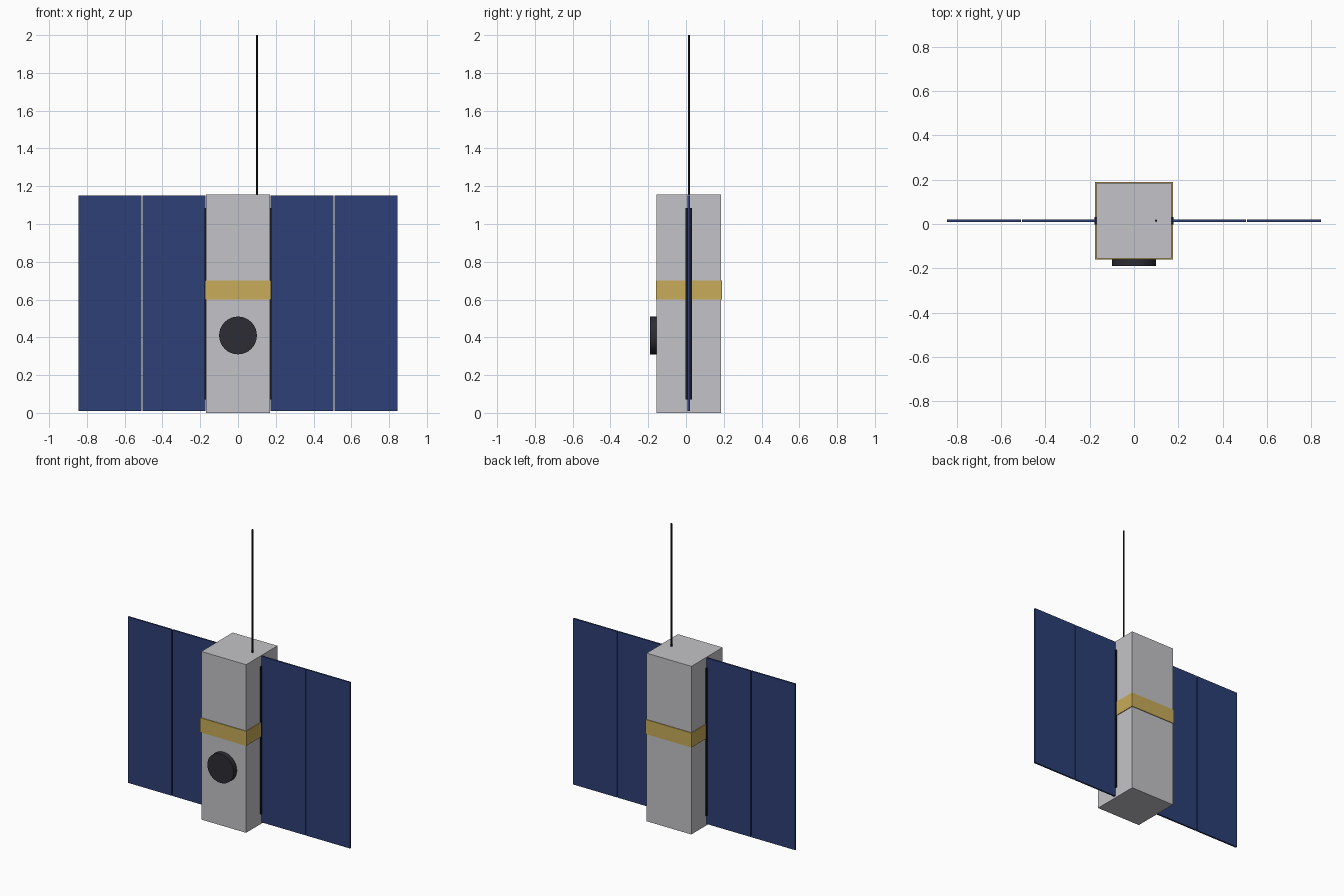
import bpy
import math

cube = bpy.data.objects.get("Cube")
if cube:
    bpy.data.objects.remove(cube, do_unlink=True)

MID_Y = 0.015      # depth of the body centre line
HEIGHT = 1.155     # body height


def material(name, rgb):
    mat = bpy.data.materials.new(name)
    mat.use_nodes = True
    color = (*rgb, 1.0)
    mat.diffuse_color = color
    mat.node_tree.nodes["Principled BSDF"].inputs["Base Color"].default_value = color
    return mat


silver = material("silver_grey", (0.55, 0.55, 0.58))
gold = material("gold_foil", (0.58, 0.41, 0.10))
blue = material("solar_blue", (0.026, 0.05, 0.18))
glass = material("dark_lens", (0.025, 0.025, 0.034))
black = material("black_metal", (0.01, 0.01, 0.012))


def finish(name, mat):
    obj = bpy.context.object
    obj.name = name
    obj.data.name = name
    obj.data.materials.append(mat)
    return obj


def box(name, center, size, mat):
    bpy.ops.mesh.primitive_cube_add(size=1, location=center)
    bpy.context.object.scale = size
    bpy.ops.object.transform_apply(location=False, rotation=False, scale=True)
    return finish(name, mat)


def cylinder(name, center, radius, depth, mat, sides, tilt=0.0):
    bpy.ops.mesh.primitive_cylinder_add(
        vertices=sides, radius=radius, depth=depth,
        location=center, rotation=(tilt, 0, 0))
    bpy.ops.object.shade_smooth_by_angle(angle=math.radians(35))
    return finish(name, mat)


# Box body with a foil band wrapped around it
box("body", (0, MID_Y, HEIGHT / 2), (0.34, 0.34, HEIGHT), silver)
box("foil_band", (0, MID_Y, 0.65), (0.35, 0.35, 0.10), gold)

# Camera lens on the front face
cylinder("lens", (0, -0.17, 0.41), 0.10, 0.04, glass, 32, math.pi / 2)

# Two solar panels and one hinge strip on each side
for side, sign in (("left", 1), ("right", -1)):
    box(f"{side}_hinge", (sign * 0.171, MID_Y, 0.5775), (0.014, 0.035, 1.015), black)
    for part, x in (("inner", 0.3385), ("outer", 0.6775)):
        box(f"{side}_{part}_panel", (sign * x, MID_Y, 0.58),
            (0.333, 0.012, 1.14), blue)

# Whip antenna on the top
cylinder("antenna", (0.10, MID_Y, (HEIGHT + 2) / 2), 0.005, 2 - HEIGHT, black, 12)
